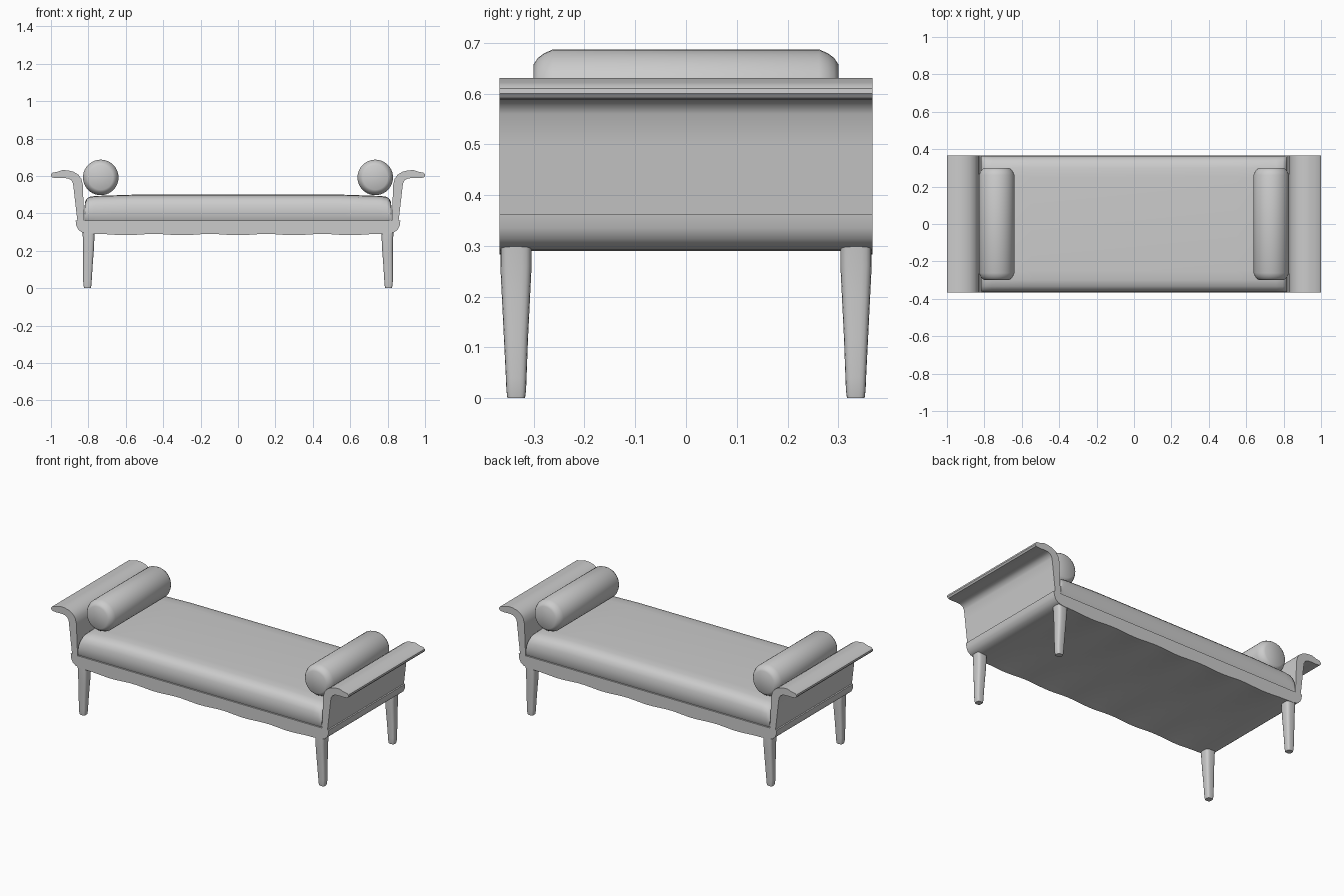
import bpy, bmesh, math

if "Cube" in bpy.data.objects:
    bpy.data.objects.remove(bpy.data.objects["Cube"])

HALF_Y = 0.367


def loft(name, rings, angle=40):
    """Skin a list of equal-length closed rings and cap both ends."""
    bm = bmesh.new()
    rows = [[bm.verts.new(p) for p in ring] for ring in rings]
    n = len(rows[0])
    for a, b in zip(rows, rows[1:]):
        for i in range(n):
            j = (i + 1) % n
            bm.faces.new((a[i], a[j], b[j], b[i]))
    bm.faces.new(rows[0])
    bm.faces.new(rows[-1])
    bmesh.ops.recalc_face_normals(bm, faces=bm.faces)
    me = bpy.data.meshes.new(name)
    bm.to_mesh(me)
    bm.free()
    ob = bpy.data.objects.new(name, me)
    bpy.context.collection.objects.link(ob)
    bpy.ops.object.select_all(action='DESELECT')
    ob.select_set(True)
    bpy.context.view_layer.objects.active = ob
    bpy.ops.object.shade_smooth_by_angle(angle=math.radians(angle))
    return ob


def rail_ring(y, wave):
    """Base outline: rounded ends, gently scalloped lower edge."""
    end = [(0.868, 0.362), (0.865, 0.335), (0.855, 0.314), (0.838, 0.300), (0.81, 0.292)]
    xs = [0.75 - 1.5 * i / 48 for i in range(49)]
    low = [(x, 0.290 - wave * (0.5 - 0.5 * math.cos(2 * math.pi * (x - 0.75) / 0.3))) for x in xs]
    pts = end + low + [(-x, z) for x, z in reversed(end)]
    return [(x, y, z) for x, z in pts]


# Base rail with scalloped front and back edges
loft("base_rail", [rail_ring(-HALF_Y, 0.007), rail_ring(-0.33, 0.004), rail_ring(-0.31, 0),
                   rail_ring(0.31, 0), rail_ring(0.33, 0.004), rail_ring(HALF_Y, 0.007)])

# Seat cushion: rounded section lofted along x with a slight crown
half = [(0.358, 0.0), (0.366, 0.15), (0.367, 0.4), (0.363, 0.62), (0.352, 0.8),
        (0.333, 0.92), (0.30, 0.98), (0.25, 1.0)]
section = half + [(-y, t) for y, t in reversed(half)]
stations = [(0.82, 0.075), (0.818, 0.098), (0.81, 0.116), (0.795, 0.127),
            (0.76, 0.132), (0.55, 0.139)]
stations += [(-x, h) for x, h in reversed(stations)]
loft("seat_cushion", [[(x, y, 0.361 + t * h) for y, t in section] for x, h in stations])

# Scrolled arm outline (x, z)
arm = [(0.822, 0.355), (0.826, 0.45), (0.830, 0.555), (0.838, 0.585), (0.853, 0.606),
       (0.878, 0.622), (0.91, 0.630), (0.94, 0.631), (0.965, 0.622), (0.99, 0.618),
       (0.999, 0.610), (1.0, 0.600), (0.993, 0.591), (0.97, 0.588), (0.94, 0.589),
       (0.91, 0.587), (0.892, 0.578), (0.882, 0.56), (0.875, 0.50), (0.866, 0.42), (0.858, 0.355)]

# Leg sections: z, x min, x max, y min, y max
leg = [(0.30, 0.766, 0.832, 0.304, 0.366), (0.26, 0.768, 0.829, 0.304, 0.366),
       (0.20, 0.771, 0.828, 0.307, 0.363), (0.12, 0.777, 0.828, 0.311, 0.359),
       (0.04, 0.782, 0.828, 0.314, 0.355), (0.015, 0.784, 0.826, 0.315, 0.354),
       (0.0, 0.787, 0.823, 0.317, 0.352)]


def leg_ring(z, x0, x1, y0, y1, sx, sy):
    ring = []
    for i in range(20):
        a = 2 * math.pi * (i + 0.5) / 20
        c, s = math.cos(a), math.sin(a)
        u = math.copysign(abs(c) ** 0.55, c)
        v = math.copysign(abs(s) ** 0.55, s)
        ring.append((sx * ((x0 + x1) / 2 + u * (x1 - x0) / 2),
                     sy * ((y0 + y1) / 2 + v * (y1 - y0) / 2), z))
    return ring


# Bolster: y position and radius
half_roll = [(0.300, 0.066), (0.292, 0.078), (0.28, 0.087), (0.262, 0.095)]
roll = half_roll + [(-y, r) for y, r in reversed(half_roll)]

for side, s in (("left", -1), ("right", 1)):
    loft(f"{side}_arm", [[(s * x, y, z) for x, z in arm] for y in (-HALF_Y, HALF_Y)])
    loft(f"{side}_bolster", [[(s * 0.734 + r * math.cos(2 * math.pi * i / 40), y,
                               0.592 + r * math.sin(2 * math.pi * i / 40)) for i in range(40)]
                             for y, r in roll])
    for end, t in (("front", -1), ("back", 1)):
        loft(f"{end}_{side}_leg", [leg_ring(*row, s, t) for row in leg])
